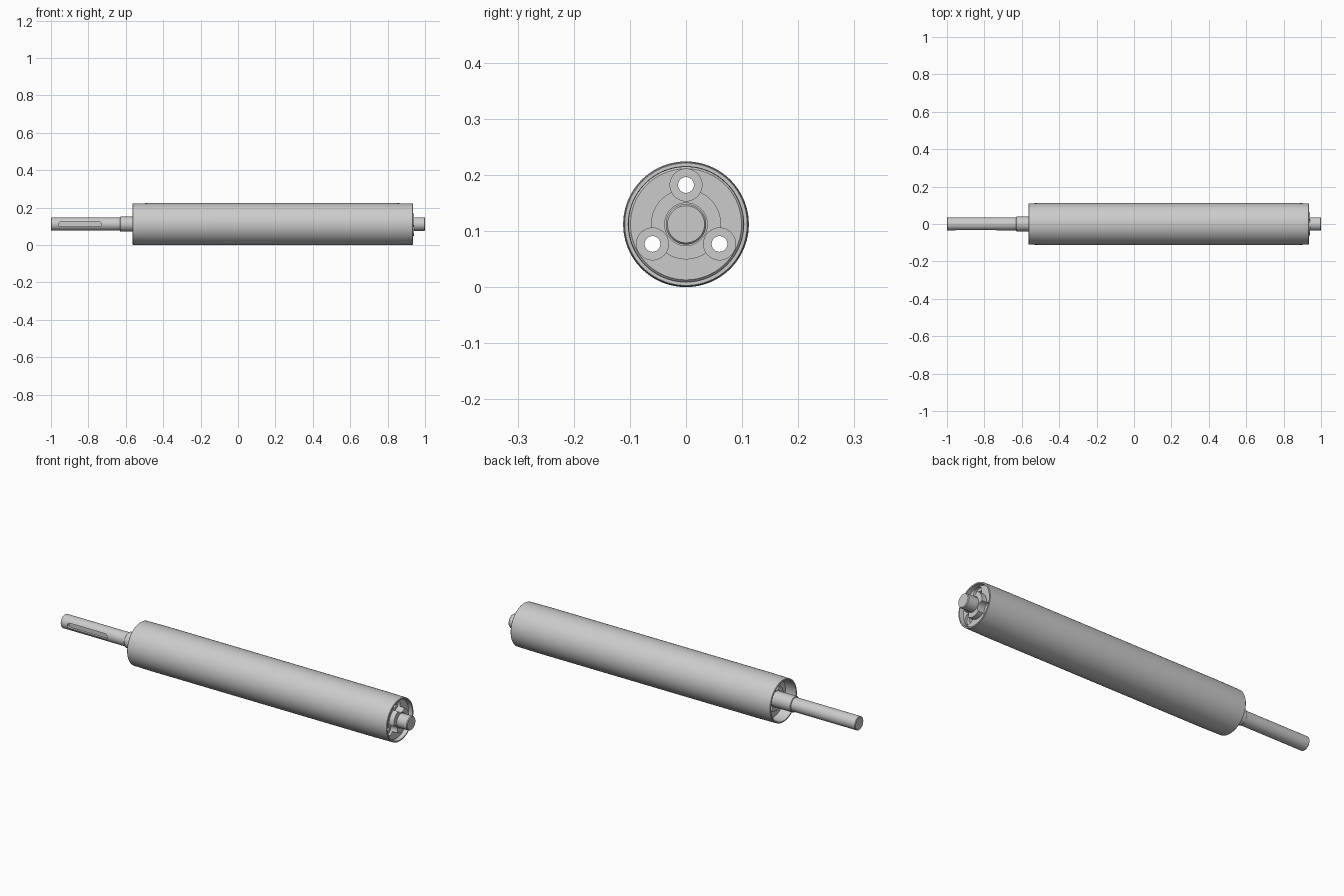
import bpy, bmesh, math
from mathutils import Matrix

if "Cube" in bpy.data.objects:
    bpy.data.objects.remove(bpy.data.objects["Cube"])

ZC = 0.112
SEG = 96


def finish(name, bm):
    bmesh.ops.recalc_face_normals(bm, faces=bm.faces)
    me = bpy.data.meshes.new(name)
    bm.to_mesh(me)
    bm.free()
    ob = bpy.data.objects.new(name, me)
    bpy.context.collection.objects.link(ob)
    return ob


def lathe(name, profile, closed=False):
    """Revolve (x, radius) points around the roller axis."""
    bm = bmesh.new()
    rings = []
    for x, r in profile:
        rings.append([bm.verts.new((x, r * math.cos(2 * math.pi * i / SEG),
                                    ZC + r * math.sin(2 * math.pi * i / SEG)))
                      for i in range(SEG)])
    pairs = list(zip(rings, rings[1:]))
    if closed:
        pairs.append((rings[-1], rings[0]))
    else:
        bm.faces.new(rings[0])
        bm.faces.new(rings[-1])
    for a, b in pairs:
        for i in range(SEG):
            j = (i + 1) % SEG
            bm.faces.new((a[i], a[j], b[j], b[i]))
    return finish(name, bm)


def holes(name, x0, x1, radius):
    """Three cylinders on the bolt circle."""
    bm = bmesh.new()
    for k in range(3):
        a = math.pi / 2 + k * 2 * math.pi / 3
        m = (Matrix.Translation(((x0 + x1) / 2, 0.069 * math.cos(a), ZC + 0.07 * math.sin(a)))
             @ Matrix.Rotation(math.pi / 2, 4, 'Y'))
        bmesh.ops.create_cone(bm, cap_ends=True, segments=40, radius1=radius,
                              radius2=radius, depth=abs(x1 - x0), matrix=m)
    return finish(name, bm)


def cut(ob, cutter):
    mod = ob.modifiers.new("cut", 'BOOLEAN')
    mod.operation = 'DIFFERENCE'
    mod.solver = 'EXACT'
    mod.object = cutter
    bpy.context.view_layer.objects.active = ob
    bpy.ops.object.modifier_apply(modifier=mod.name)
    bpy.data.objects.remove(cutter)


# Hollow drum, slightly crowned: the ends taper down
drum = lathe("drum", [(-0.563, 0.103), (-0.563, 0.109), (-0.561, 0.1105),
                      (-0.46, 0.112), (0.82, 0.112), (0.933, 0.1105),
                      (0.935, 0.109), (0.935, 0.103), (0.93, 0.102),
                      (-0.558, 0.102)], closed=True)

# Stepped shaft running through the drum, chamfered at both ends
shaft = lathe("shaft", [(-1, 0.032), (-0.997, 0.035), (-0.63, 0.035), (-0.63, 0.038),
                        (-0.628, 0.040), (0.93, 0.040), (0.93, 0.036),
                        (0.996, 0.036), (1, 0.033)])

# Round-ended keyway on the front of the drive end
bm = bmesh.new()
w, xa, xb = 0.0135, -0.96, -0.73
pts = []
for cx, start in ((xb - w, -90), (xa + w, 90)):
    for i in range(17):
        a = math.radians(start + 180 * i / 16)
        pts.append((cx + w * math.cos(a), ZC + w * math.sin(a)))
face = bm.faces.new([bm.verts.new((x, -0.06, z)) for x, z in pts])
ext = bmesh.ops.extrude_face_region(bm, geom=[face])
bmesh.ops.translate(bm, vec=(0, 0.04, 0),
                    verts=[v for v in ext["geom"] if isinstance(v, bmesh.types.BMVert)])
cut(shaft, finish("keyway_cutter", bm))

# End plates with a raised hub and three counterbored holes
parts = [drum, shaft]
for name, face_x, hub_x, s in (("right_end_plate", 0.915, 0.942, 1),
                               ("left_end_plate", -0.505, -0.52, -1)):
    back = face_x - s * 0.04
    plate = lathe(name, [(back, 0.038), (back, 0.102), (face_x - s * 0.003, 0.102),
                         (face_x, 0.099), (face_x, 0.0625), (hub_x, 0.0625),
                         (hub_x, 0.038)], closed=True)
    cut(plate, holes("bore_cutter", face_x - s * 0.012, face_x + s * 0.06, 0.0285))
    cut(plate, holes("hole_cutter", face_x - s * 0.08, face_x + s * 0.06, 0.014))
    parts.append(plate)

# Smooth shading with sharp edges kept
bpy.ops.object.select_all(action='DESELECT')
for ob in parts:
    ob.select_set(True)
bpy.context.view_layer.objects.active = drum
bpy.ops.object.shade_smooth_by_angle(angle=math.radians(30))
